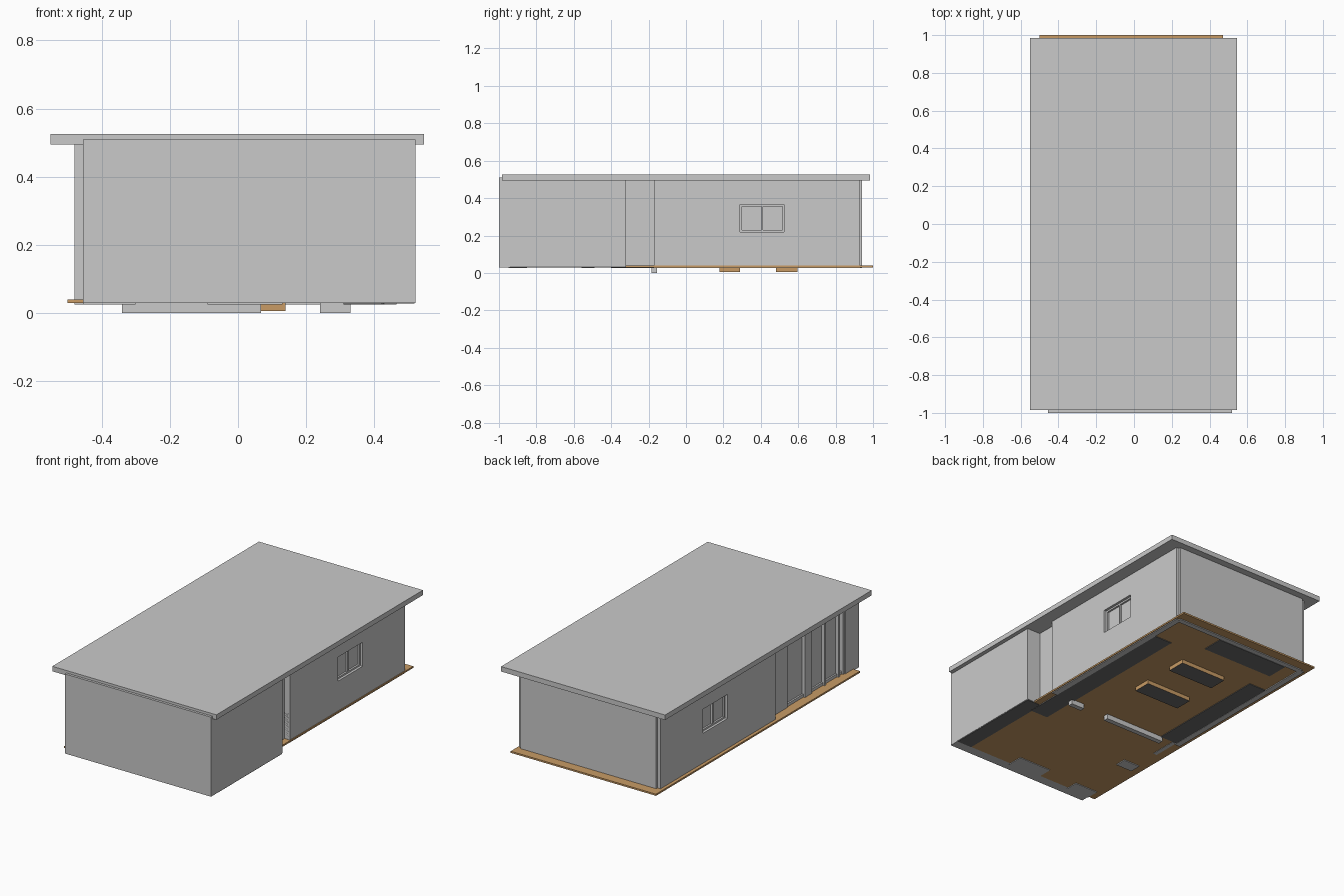
import bpy, bmesh

if "Cube" in bpy.data.objects:
    bpy.data.objects.remove(bpy.data.objects["Cube"])


def material(name, rgb):
    m = bpy.data.materials.new(name)
    m.diffuse_color = (*rgb, 1.0)
    m.use_nodes = True
    m.node_tree.nodes["Principled BSDF"].inputs["Base Color"].default_value = m.diffuse_color
    return m


GREY = material("pale grey", (0.59, 0.59, 0.59))
WOOD = material("warm wood", (0.58, 0.33, 0.13))
DARK = material("dark grey", (0.15, 0.15, 0.15))


def boxes(name, mat, *spans, bottom=None):
    """One object made of boxes, each span given as (x0, x1, y0, y1, z0, z1)."""
    bm = bmesh.new()
    for x0, x1, y0, y1, z0, z1 in spans:
        cube = bmesh.ops.create_cube(bm, size=1)
        for v in cube["verts"]:
            v.co.x = x1 if v.co.x > 0 else x0
            v.co.y = y1 if v.co.y > 0 else y0
            v.co.z = z1 if v.co.z > 0 else z0
    bm.normal_update()
    me = bpy.data.meshes.new(name)
    me.materials.append(mat)
    if bottom:
        me.materials.append(bottom)
        for f in bm.faces:
            f.material_index = 1 if f.normal.z < -0.5 else 0
    bm.to_mesh(me)
    bm.free()
    ob = bpy.data.objects.new(name, me)
    bpy.context.collection.objects.link(ob)
    return ob


BASE, TOP = 0.025, 0.497

# Roof slab and timber deck
boxes("roof", GREY, (-0.55, 0.545, -0.985, 0.985, 0.495, 0.525))
boxes("floor_deck", WOOD, (-0.5, 0.47, -0.945, 1.0, 0.03, 0.04))

# Front wall and the wider block on the right
boxes("front_wall", GREY, (-0.455, 0.52, -1.0, -0.94, 0.03, 0.51))
boxes("front_block", GREY, (0.43, 0.52, -0.95, -0.32, 0.033, TOP))
boxes("front_block_base", DARK, (0.42, 0.518, -0.94, -0.322, 0.028, 0.036))

# Recessed entrance walls, one on each side
boxes("entrance_wall", GREY, (0.40, 0.43, -0.33, -0.16, 0.028, TOP))
boxes("left_entrance_wall", GREY, (-0.445, -0.42, -0.33, -0.16, 0.028, TOP))


# Side walls with a window opening
WY0, WY1, WZ0, WZ1 = 0.29, 0.525, 0.22, 0.365
for side, outer, s in (("right", 0.465, 1), ("left", -0.48, -1)):
    def depth(a, b):
        return tuple(sorted((outer - s * a, outer - s * b)))
    x = depth(0, 0.035)
    boxes(side + "_wall", GREY,
          (*x, -0.17, WY0, BASE, TOP), (*x, WY1, 0.93, BASE, TOP),
          (*x, WY0, WY1, BASE, WZ0), (*x, WY0, WY1, WZ1, TOP))
    mid, t = (WY0 + WY1) / 2, 0.01
    fx = depth(0.015, 0.03)
    boxes(side + "_window_frame", GREY,
          (*fx, WY0, WY0 + t, WZ0, WZ1), (*fx, WY1 - t, WY1, WZ0, WZ1),
          (*fx, mid - t / 2, mid + t / 2, WZ0, WZ1),
          (*fx, WY0, WY1, WZ0, WZ0 + t), (*fx, WY0, WY1, WZ1 - t, WZ1))
    boxes(side + "_window_glass", GREY, (*depth(0.026, 0.03), WY0, WY1, WZ0, WZ1))

# Back wall, standing slightly proud between the side walls
boxes("back_wall", GREY, (-0.46, 0.445, 0.91, 0.942, BASE, TOP))

# Inner wall between front room and rear room
boxes("inner_wall", GREY, (-0.45, 0.43, -0.185, -0.155, 0.04, TOP))

# Left glazed front: corner pier, column, panes and posts
boxes("left_corner_pier", GREY, (-0.455, -0.30, -0.95, -0.87, 0.026, TOP))
boxes("left_column", GREY, (-0.45, -0.34, -0.56, -0.49, 0.025, TOP))
boxes("left_glass", GREY, (-0.43, -0.425, -0.88, -0.32, 0.04, TOP))
posts = [(-0.45, -0.42, y, y + 0.014, 0.04, TOP) for y in (-0.87, -0.825, -0.69)]
rails = [(-0.44, -0.42, y0, y1, z, z + 0.018)
         for y0, y1 in ((-0.87, -0.56), (-0.49, -0.33)) for z in (0.04, 0.475)]
boxes("left_glass_frame", GREY, *posts, *rails)

# Front room pier against the front wall
boxes("front_pier", GREY, (-0.09, 0.13, -0.95, -0.85, 0.026, 0.48))

# Dark built-in units, just showing through the floor
boxes("built_in_units", DARK,
      (0.31, 0.428, -0.40, -0.17, 0.026, 0.2),
      (0.31, 0.455, -0.17, 0.70, 0.026, 0.2),
      (-0.36, 0.12, 0.77, 0.905, 0.026, 0.2),
      (-0.46, -0.33, -0.155, 0.63, 0.026, 0.2))

# Two wooden boxes and two sills hanging below the floor
boxes("under_floor_boxes", WOOD,
      (-0.17, 0.14, 0.18, 0.29, 0.006, 0.031),
      (-0.17, 0.14, 0.48, 0.595, 0.006, 0.031), bottom=DARK)
boxes("under_floor_sills", GREY,
      (-0.34, 0.067, -0.185, -0.155, 0.0, 0.031),
      (0.24, 0.33, -0.185, -0.155, 0.0, 0.031))
